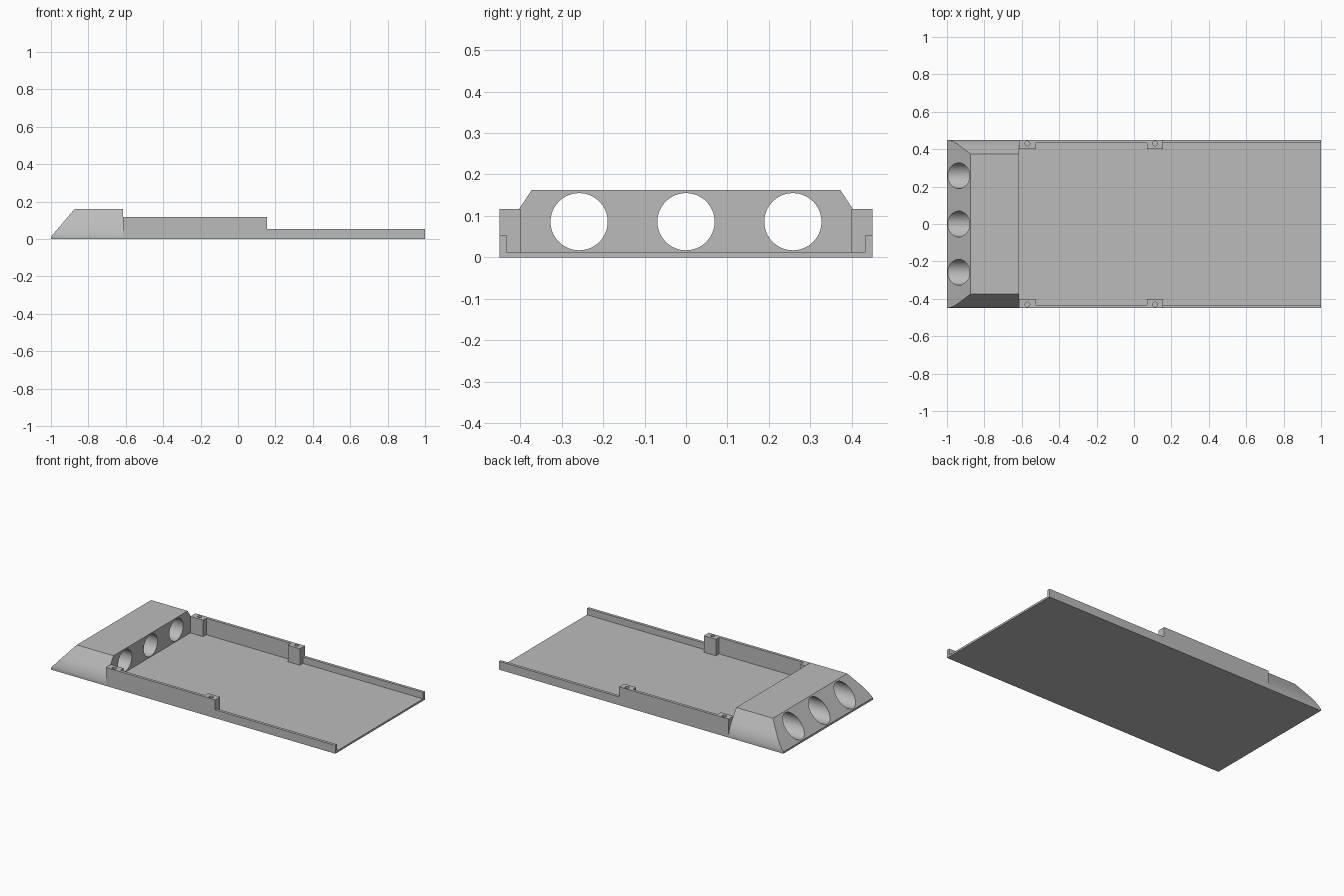
import bpy, bmesh, math
from mathutils import Vector

default = bpy.data.objects.get("Cube")
if default:
    bpy.data.objects.remove(default, do_unlink=True)

# Single grey material
grey = bpy.data.materials.new("plain grey")
grey.use_nodes = True
colour = (0.5, 0.5, 0.5, 1)
grey.diffuse_color = colour
grey.node_tree.nodes["Principled BSDF"].inputs["Base Color"].default_value = colour

NOSE_BACK, STEP, HALF = -0.615, 0.155, 0.45
INNER, POST_IN, FLOOR = 0.432, 0.4, 0.012
TALL, LOW, TOP = 0.117, 0.053, 0.162


def prism(name, outline, direction, cut=None):
    """Extrude a closed 3D outline along a vector, optionally slicing it with a plane."""
    bm = bmesh.new()
    face = bm.faces.new([bm.verts.new(p) for p in outline])
    moved = bmesh.ops.extrude_face_region(bm, geom=[face])["geom"]
    bmesh.ops.translate(bm, vec=direction,
                        verts=[v for v in moved if isinstance(v, bmesh.types.BMVert)])
    if cut:
        geom = bm.verts[:] + bm.edges[:] + bm.faces[:]
        res = bmesh.ops.bisect_plane(bm, geom=geom, plane_co=cut[0], plane_no=cut[1],
                                     clear_outer=True)
        rim = [e for e in res["geom_cut"] if isinstance(e, bmesh.types.BMEdge)]
        bmesh.ops.contextual_create(bm, geom=rim)
    bmesh.ops.recalc_face_normals(bm, faces=bm.faces)
    mesh = bpy.data.meshes.new(name)
    bm.to_mesh(mesh)
    bm.free()
    mesh.materials.append(grey)
    obj = bpy.data.objects.new(name, mesh)
    bpy.context.collection.objects.link(obj)
    return obj


def select(obj):
    bpy.ops.object.select_all(action='DESELECT')
    obj.select_set(True)
    bpy.context.view_layer.objects.active = obj


def drill(obj, centre, radius, depth, sides, rotation=(0, 0, 0)):
    """Cut a round hole and discard the cutter."""
    bpy.ops.mesh.primitive_cylinder_add(vertices=sides, radius=radius, depth=depth,
                                        location=centre, rotation=rotation)
    cutter = bpy.context.object
    cutter.hide_render = True
    cutter.data.materials.append(grey)
    mod = obj.modifiers.new("hole", 'BOOLEAN')
    mod.operation, mod.solver, mod.object = 'DIFFERENCE', 'EXACT', cutter
    select(obj)
    bpy.ops.object.modifier_apply(modifier=mod.name)
    bpy.data.objects.remove(cutter, do_unlink=True)


def mirror(obj):
    mod = obj.modifiers.new("mirror", 'MIRROR')
    mod.use_axis = (False, True, False)
    mod.use_mirror_merge = False
    select(obj)
    bpy.ops.object.modifier_apply(modifier=mod.name)


# Floor between the rails
prism("floor", [(NOSE_BACK, -INNER, 0), (1, -INNER, 0), (1, INNER, 0), (NOSE_BACK, INNER, 0)],
      Vector((0, 0, FLOOR)))

# Low rear rails
low = prism("low_rails", [(STEP, INNER, 0), (1, INNER, 0), (1, HALF, 0), (STEP, HALF, 0)],
            Vector((0, 0, LOW)))
mirror(low)

# Tall rails with a screw post at each end
plan = [(NOSE_BACK, HALF), (STEP, HALF), (STEP, POST_IN), (0.07, POST_IN),
        (0.07, INNER), (-0.525, INNER), (-0.525, POST_IN), (NOSE_BACK, POST_IN)]
tall = prism("tall_rails", [(x, y, 0) for x, y in plan], Vector((0, 0, TALL)))
for x in (-0.57, 0.113):
    drill(tall, (x, 0.43, TALL), 0.013, 0.12, 24)
mirror(tall)

# Nose block: straight upper bevel easing into a rounded lower flank
start, ctrl, end = Vector((0.42, 0.09)), Vector((0.444, 0.053)), Vector((HALF, 0.015))
half = [Vector((0.373, TOP))]
for i in range(11):
    t = i / 10
    half.append(start * (1 - t) ** 2 + ctrl * 2 * t * (1 - t) + end * t * t)
half.append(Vector((HALF, 0)))
section = [(y, z) for y, z in half] + [(-y, z) for y, z in reversed(half)]
slope = Vector((-(TOP - FLOOR), 0, 0.127))
nose = prism("nose_block", [(NOSE_BACK, y, z) for y, z in section],
             Vector((-1 - NOSE_BACK, 0, 0)), cut=(Vector((-1, 0, FLOOR)), slope))
for y in (-0.258, 0, 0.258):
    drill(nose, (-0.8, y, 0.086), 0.069, 0.6, 64, (0, math.pi / 2, 0))

for obj in (nose, tall):
    select(obj)
    bpy.ops.object.shade_smooth_by_angle(angle=math.radians(30))
